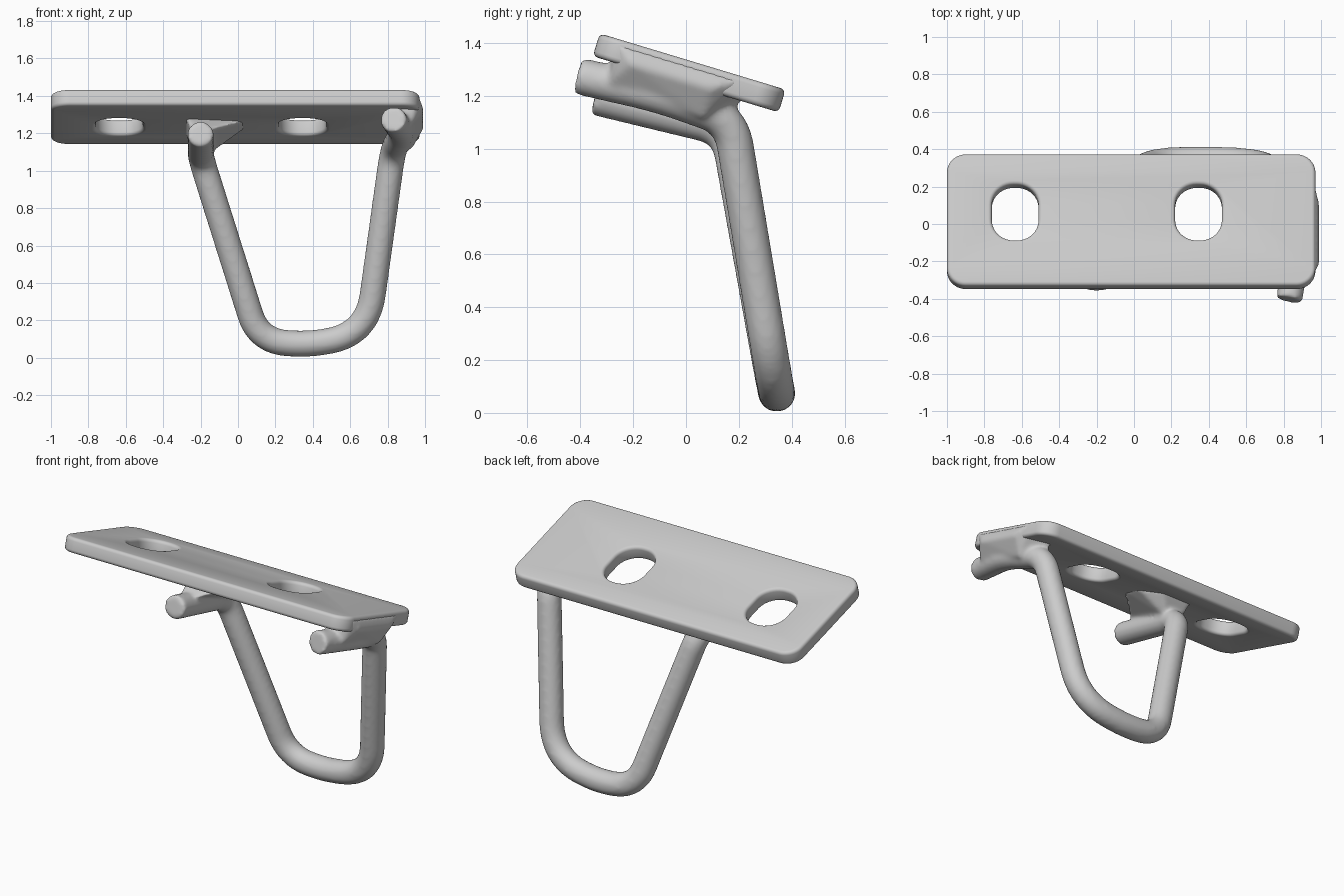
import bpy, bmesh
from math import sin, cos, pi, radians
from mathutils import Vector, Matrix

if "Cube" in bpy.data.objects:
    bpy.data.objects.remove(bpy.data.objects["Cube"])

# Local frame of the tilted plate
TILT = Matrix.Translation((0, 0.012, 1.287)) @ Matrix.Rotation(radians(-16.8), 4, 'X')


def rounded_rect(cx, cy, w, h, r, n=10):
    pts = []
    for k, (sx, sy) in enumerate(((1, 1), (-1, 1), (-1, -1), (1, -1))):
        for i in range(n + 1):
            a = pi / 2 * (k + i / n)
            pts.append((cx + sx * (w / 2 - r) + r * cos(a),
                        cy + sy * (h / 2 - r) + r * sin(a), 0))
    return pts


def fillet(points, radii, n=10):
    """Polyline with its inner corners rounded."""
    p = [Vector(q) for q in points]
    out = [p[0]]
    for i in range(1, len(p) - 1):
        a = p[i] + (p[i - 1] - p[i]).normalized() * radii[i - 1]
        b = p[i] + (p[i + 1] - p[i]).normalized() * radii[i - 1]
        for k in range(n + 1):
            t = k / n
            out.append(a * (1 - t) ** 2 + p[i] * 2 * t * (1 - t) + b * t * t)
    return out + [p[-1]]


def curve_mesh(name, splines, cyclic, **settings):
    cu = bpy.data.curves.new(name, 'CURVE')
    for key, val in settings.items():
        setattr(cu, key, val)
    for pts in splines:
        sp = cu.splines.new('POLY')
        sp.points.add(len(pts) - 1)
        for q, co in zip(sp.points, pts):
            q.co = (*co, 1)
        sp.use_cyclic_u = cyclic
    ob = bpy.data.objects.new(name, cu)
    bpy.context.collection.objects.link(ob)
    bpy.ops.object.select_all(action='DESELECT')
    ob.select_set(True)
    bpy.context.view_layer.objects.active = ob
    bpy.ops.object.convert(target='MESH')
    return bpy.context.object


# Mounting plate with two slots
plate = curve_mesh('mounting_plate',
                   [rounded_rect(-0.015, 0, 1.97, 0.735, 0.1),
                    rounded_rect(-0.635, 0.042, 0.25, 0.31, 0.115),
                    rounded_rect(0.345, 0.042, 0.25, 0.31, 0.115)], True,
                   dimensions='2D', fill_mode='BOTH', extrude=0.025,
                   bevel_depth=0.02, bevel_resolution=3, offset=-0.02)
plate.matrix_world = TILT
bm = bmesh.new()
bm.from_mesh(plate.data)
bmesh.ops.remove_doubles(bm, verts=bm.verts, dist=0.0005)
bmesh.ops.recalc_face_normals(bm, faces=bm.faces)
bm.to_mesh(plate.data)
bm.free()
bpy.ops.object.shade_smooth_by_angle(angle=radians(35))

# Bent rod: left arm, loop, right arm
path = fillet([(-0.2, -0.345, 1.197), (-0.2, 0.16, 1.075), (0.11, 0.338, 0.09),
               (0.36, 0.345, 0.07), (0.69, 0.335, 0.12), (0.828, 0.17, 1.11),
               (0.88, -0.1, 1.205), (0.83, -0.405, 1.275)],
              [0.1, 0.15, 0.09, 0.22, 0.1, 0.1])
rod = curve_mesh('bent_rod_loop', [path], False, dimensions='3D',
                 bevel_depth=0.071, bevel_resolution=6, use_fill_caps=True)

# Weld fillets between the arms and the plate, in plate coordinates
WELDS = [
    [(-0.28, -0.1, -0.03), (0.05, -0.05, -0.03), (0.05, 0.08, -0.03),
     (-0.28, 0.2, -0.03), (-0.06, 0.2, -0.03), (-0.25, -0.2, -0.13),
     (-0.15, -0.2, -0.13), (-0.25, 0.15, -0.16), (-0.15, 0.15, -0.16)],
    [(0.8, -0.29, -0.03), (0.97, -0.29, 0.03), (0.97, 0.2, 0.03),
     (0.8, 0.24, -0.03), (0.995, -0.22, -0.03), (0.995, 0.1, -0.03),
     (0.82, -0.3, -0.14), (0.93, -0.28, -0.12), (0.83, 0.1, -0.17),
     (0.93, 0.1, -0.15)],
]
bm = bmesh.new()
bm.from_mesh(rod.data)
bmesh.ops.remove_doubles(bm, verts=bm.verts, dist=0.0005)
for pts in WELDS:
    verts = [bm.verts.new(TILT @ Vector(p)) for p in pts]
    res = bmesh.ops.convex_hull(bm, input=verts)
    junk = [v for v in res['geom_interior'] if isinstance(v, bmesh.types.BMVert)]
    bmesh.ops.delete(bm, geom=junk, context='VERTS')
bmesh.ops.recalc_face_normals(bm, faces=bm.faces)
bm.to_mesh(rod.data)
bm.free()

# Blend the welds into the rod
mod = rod.modifiers.new('fuse', 'REMESH')
mod.mode = 'VOXEL'
mod.voxel_size = 0.012
mod.use_smooth_shade = True
mod = rod.modifiers.new('soften', 'SMOOTH')
mod.factor = 0.5
mod.iterations = 10
